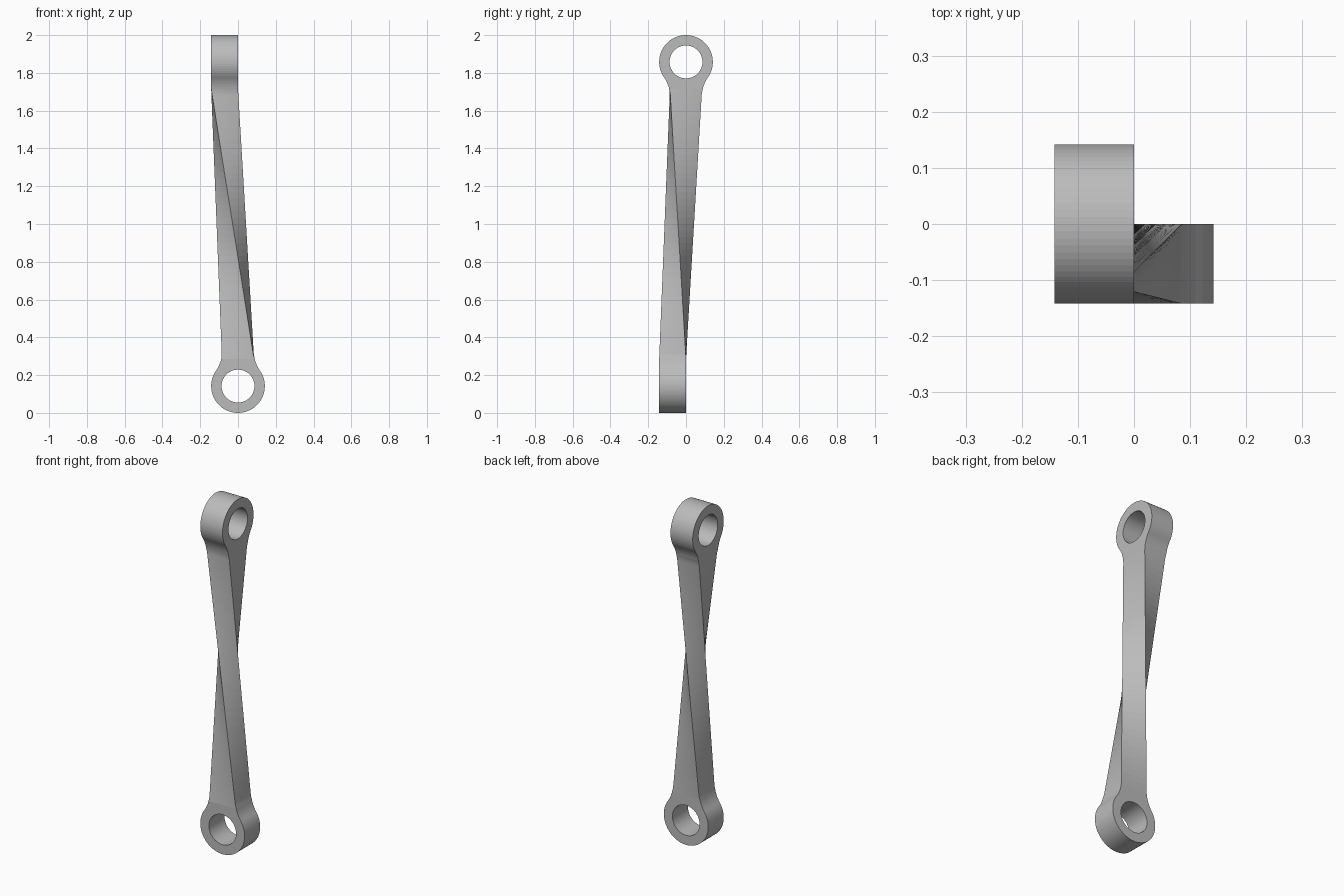
import bpy, bmesh, math

if "Cube" in bpy.data.objects:
    bpy.data.objects.remove(bpy.data.objects["Cube"])

R, HOLE, D, HW = 0.142, 0.087, 0.142, 0.085   # eye radius, bore, thickness, shaft half width
FIL = 0.17                                    # fillet radius between eye and shaft
H0 = 0.285                                    # height where the twist starts
FX = HW + FIL                                 # fillet centre
FZ = R + math.sqrt((R + FIL) ** 2 - FX ** 2)


def half_width(h):
    return HW if h >= FZ else FX - math.sqrt(FIL ** 2 - (FZ - h) ** 2)


def bottom(u, d, h):
    return (u, -d, h)


def top(u, d, h):
    return (-d, -u, 2 - h)


def build(name, faces, mat):
    bm = bmesh.new()
    for f in faces:
        bm.faces.new([bm.verts.new(p) for p in f])
    bmesh.ops.remove_doubles(bm, verts=bm.verts, dist=1e-5)
    bmesh.ops.recalc_face_normals(bm, faces=bm.faces)
    me = bpy.data.meshes.new(name)
    bm.to_mesh(me)
    bm.free()
    me.materials.append(mat)
    ob = bpy.data.objects.new(name, me)
    bpy.context.collection.objects.link(ob)


grey = bpy.data.materials.new("plain grey")
grey.diffuse_color = (0.5, 0.5, 0.5, 1)
grey.use_nodes = True
grey.node_tree.nodes["Principled BSDF"].inputs["Base Color"].default_value = grey.diffuse_color

# Eye outline: right fillet, round arc, left fillet, neck line
joint = math.asin((FZ - R) / (R + FIL))
zj = R + R * math.sin(joint)
fillet = [(half_width(h), h) for h in [H0 + (zj - H0) * i / 6 for i in range(6)]]
arc = [(R * math.cos(a), R + R * math.sin(a))
       for a in [joint - (math.pi + 2 * joint) * i / 48 for i in range(49)]]
outline = fillet + arc + [(-u, h) for u, h in reversed(fillet)]
side_count = len(outline) - 1
N = 8
w0 = half_width(H0)
outline += [(-w0 + 2 * w0 * i / N, H0) for i in range(1, N)]


def bore(p):
    a = math.atan2(p[1] - R, p[0])
    return (HOLE * math.cos(a), R + HOLE * math.sin(a))


# Two eyes at right angles, open where the shaft joins
for name, place in (("lower_eye", bottom), ("upper_eye", top)):
    faces = []
    for i, p in enumerate(outline):
        q = outline[(i + 1) % len(outline)]
        a, b = bore(p), bore(q)

        def v(c, d):
            return place(c[0], d, c[1])
        for d in (0, D):
            faces.append([v(p, d), v(q, d), v(b, d), v(a, d)])
        faces.append([v(a, 0), v(b, 0), v(b, D), v(a, D)])
        if i < side_count:
            faces.append([v(p, 0), v(q, 0), v(q, D), v(p, D)])
    build(name, faces, grey)

# Twisted shaft: straight ruled loft turning a quarter turn
section = ([(-1 + 2 * i / N, D) for i in range(N)] + [(1, D - D * i / N) for i in range(N)]
           + [(1 - 2 * i / N, 0) for i in range(N)] + [(-1, D * i / N) for i in range(N)])
heights = [H0 + (FZ - H0) * i / 4 for i in range(4)]
heights += [FZ + (2 - 2 * FZ) * i / 40 for i in range(41)]
heights += [2 - h for h in reversed(heights[:4])]


def ring(z):
    t = (z - H0) / (2 - 2 * H0)
    pts = []
    for s, d in section:
        b = bottom(s * half_width(z), d, 0)
        c = top(s * half_width(2 - z), d, 0)
        pts.append((b[0] + (c[0] - b[0]) * t, b[1] + (c[1] - b[1]) * t, z))
    return pts


rings = [ring(z) for z in heights]
faces = []
for lo, hi in zip(rings, rings[1:]):
    for i in range(len(lo)):
        j = (i + 1) % len(lo)
        faces.append([lo[i], lo[j], hi[j], hi[i]])
build("twisted_shaft", faces, grey)
